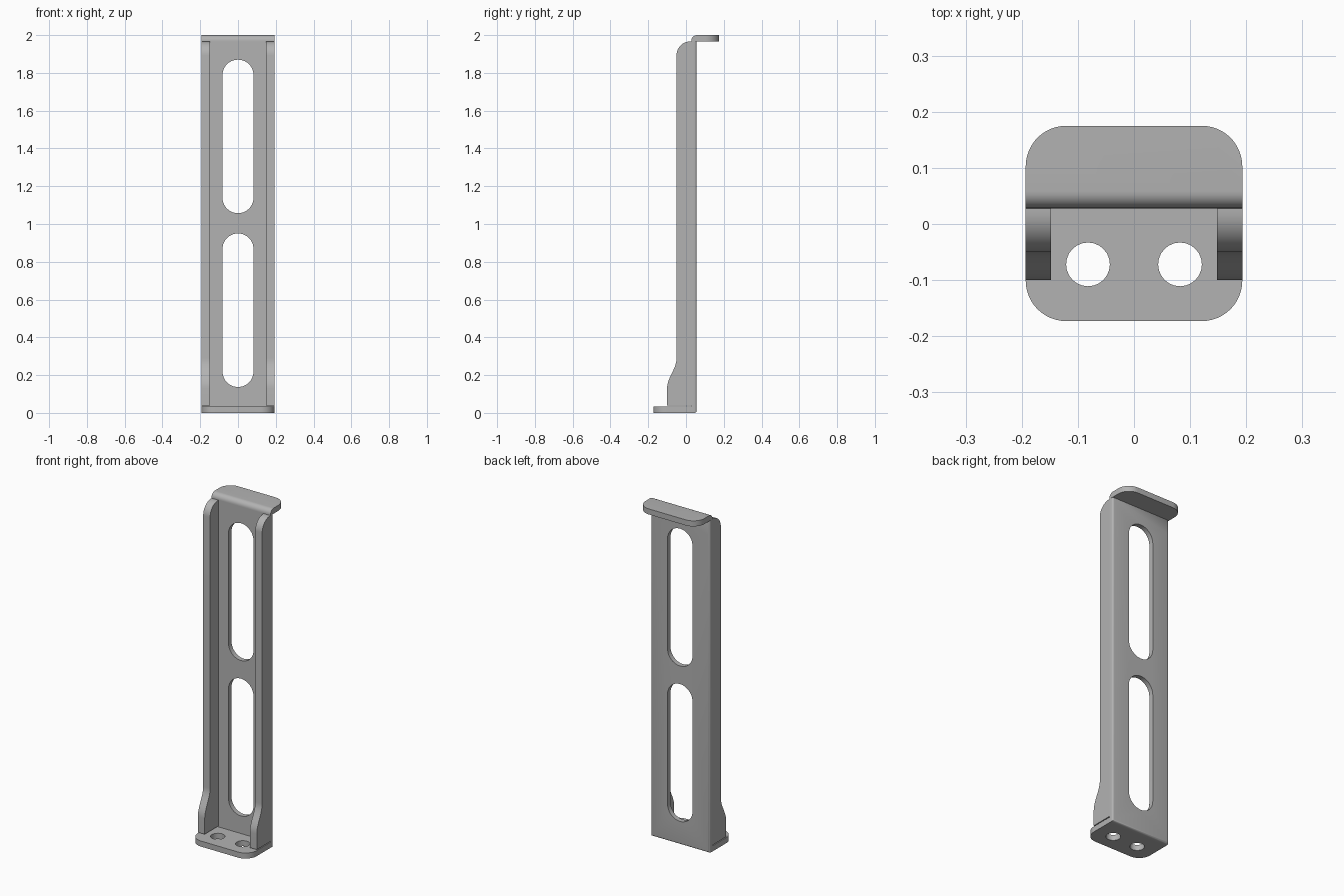
import bpy, bmesh
from math import pi, sin, cos, radians
from mathutils import Matrix, Vector

cube = bpy.data.objects.get("Cube")
if cube:
    bpy.data.objects.remove(cube, do_unlink=True)

steel = bpy.data.materials.new("grey_steel")
steel.use_nodes = True
GREY = (0.45, 0.45, 0.45, 1)
steel.diffuse_color = GREY
steel.node_tree.nodes["Principled BSDF"].inputs["Base Color"].default_value = GREY

HALF = 0.193            # half width of the bracket
FRONT, BACK = 0.028, 0.056   # faces of the upright plate
SHEET = 0.033
TOP = 2.0


def arc(u, v, r, start, end, steps=12):
    """Points on an arc, angles in degrees."""
    angles = [radians(start + (end - start) * i / steps) for i in range(steps + 1)]
    return [(u + r * cos(a), v + r * sin(a)) for a in angles]


# Mappings from outline coordinates (u, v) and depth (w) to the model
AXES = {
    "x": Matrix(((0, 0, 1), (1, 0, 0), (0, 1, 0))),
    "y": Matrix(((1, 0, 0), (0, 0, 1), (0, 1, 0))),
    "z": Matrix.Identity(3),
}


def sheet(name, axis, loops, low, high, rounded=None, radius=0.01, segments=4):
    """Extrude an outline with holes; round the edges chosen by a rule."""
    bm = bmesh.new()
    for loop in loops:
        verts = [bm.verts.new(AXES[axis] @ Vector((u, v, low))) for u, v in loop]
        for a, b in zip(verts, verts[1:] + verts[:1]):
            bm.edges.new((a, b))
    bmesh.ops.triangle_fill(bm, edges=bm.edges[:], use_beauty=True)
    grown = bmesh.ops.extrude_face_region(bm, geom=bm.faces[:], use_keep_orig=True)
    moved = [g for g in grown["geom"] if isinstance(g, bmesh.types.BMVert)]
    bmesh.ops.translate(bm, verts=moved, vec=AXES[axis] @ Vector((0, 0, high - low)))
    bmesh.ops.dissolve_limit(bm, angle_limit=radians(0.5), verts=bm.verts[:], edges=bm.edges[:])
    bmesh.ops.recalc_face_normals(bm, faces=bm.faces[:])
    if rounded:
        edges = [e for e in bm.edges if rounded(*[v.co for v in e.verts])]
        bmesh.ops.bevel(bm, geom=edges, offset=radius, segments=segments,
                        profile=0.5, affect="EDGES")
    mesh = bpy.data.meshes.new(name)
    bm.to_mesh(mesh)
    bm.free()
    mesh.materials.append(steel)
    obj = bpy.data.objects.new(name, mesh)
    bpy.context.collection.objects.link(obj)
    bpy.ops.object.select_all(action="DESELECT")
    obj.select_set(True)
    bpy.context.view_layer.objects.active = obj
    bpy.ops.object.shade_smooth_by_angle(angle=radians(30))
    return obj


def slot(low, high, r=0.082):
    return arc(0, high - r, r, 0, 180, 20) + arc(0, low + r, r, 180, 360, 20)


# Upright plate with two long slots and softened rear edges
def rear_edge(a, b):
    at_back = min(a.y, b.y) > BACK - 0.001
    side = abs(a.x - b.x) < 0.001 and abs(a.x) > HALF - 0.001
    return at_back and (side or max(a.z, b.z) < 0.001)


plate = [(-HALF, 0), (HALF, 0), (HALF, TOP - SHEET), (-HALF, TOP - SHEET)]
sheet("upright_plate", "y", [plate, slot(0.137, 0.95), slot(1.057, 1.87)],
      FRONT, BACK, rear_edge, 0.011)

# Top lip, bent backwards with a rounded front edge
R = 0.072
lip = ([(-HALF, FRONT), (HALF, FRONT)] + arc(HALF - R, 0.175 - R, R, 0, 90)
       + arc(R - HALF, 0.175 - R, R, 90, 180))
sheet("top_lip", "z", [lip], TOP - SHEET, TOP,
      lambda a, b: max(a.y, b.y) < FRONT + 0.001 and min(a.z, b.z) > TOP - 0.001,
      0.03, 8)

# Foot plate with rounded front corners and two screw holes
foot = ([(HALF, FRONT), (-HALF, FRONT)] + arc(R - HALF, R - 0.173, R, 180, 270)
        + arc(HALF - R, R - 0.173, R, 270, 360))
holes = [arc(s * 0.082, -0.072, 0.039, 0, 345, 23) for s in (-1, 1)]
sheet("foot_plate", "z", [foot] + holes, 0, SHEET)

# Side flanges: rounded at the top, widening in an S curve at the foot
swell = [(-0.075 - 0.025 * cos(pi * i / 14), 0.13 + 0.16 * i / 14) for i in range(15)]
flange = ([(FRONT, SHEET + 0.005), (-0.1, SHEET + 0.005)] + swell
          + arc(0.024, 1.893, 0.074, 180, 90) + [(FRONT, 1.967)])
for name, low, high in (("left_flange", 0.148, HALF), ("right_flange", -HALF, -0.148)):
    sheet(name, "x", [flange], low, high)
